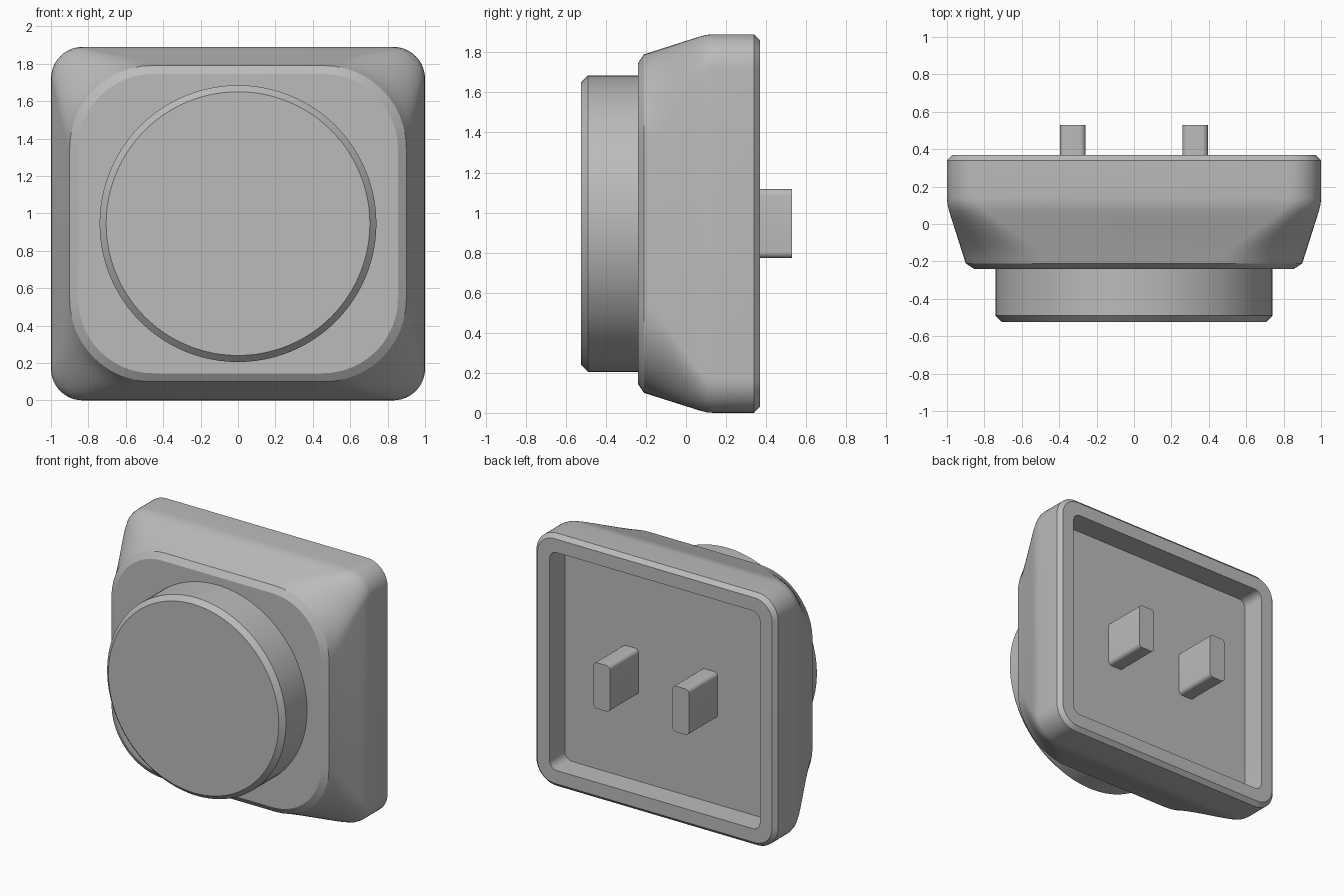
import bpy
import bmesh
import math

cube = bpy.data.objects.get("Cube")
if cube:
    bpy.data.objects.remove(cube, do_unlink=True)

CENTRE_Z = 0.945

grey = bpy.data.materials.new("plain grey")
grey.use_nodes = True
colour = (0.5, 0.5, 0.5, 1)
grey.diffuse_color = colour
grey.node_tree.nodes["Principled BSDF"].inputs["Base Color"].default_value = colour


def rounded_rect(half_w, half_h, radius, steps=12, cx=0):
    """Outline of a rounded rectangle in the x-z plane."""
    points = []
    for quarter, (sx, sz) in enumerate([(1, 1), (-1, 1), (-1, -1), (1, -1)]):
        for i in range(steps + 1):
            a = (quarter + i / steps) * math.pi / 2
            points.append((cx + sx * (half_w - radius) + radius * math.cos(a),
                           CENTRE_Z + sz * (half_h - radius) + radius * math.sin(a)))
    return points


def circle(radius, count=96):
    return [(radius * math.cos(2 * math.pi * i / count),
             CENTRE_Z + radius * math.sin(2 * math.pi * i / count)) for i in range(count)]


def loft(name, sections):
    """Skin a list of (y, outline) sections and cap both ends."""
    bm = bmesh.new()
    rings = [[bm.verts.new((x, y, z)) for x, z in outline] for y, outline in sections]
    for a, b in zip(rings, rings[1:]):
        for i in range(len(a)):
            j = (i + 1) % len(a)
            bm.faces.new((a[i], a[j], b[j], b[i]))
    bm.faces.new(rings[0])
    bm.faces.new(rings[-1])
    bmesh.ops.recalc_face_normals(bm, faces=bm.faces)
    mesh = bpy.data.meshes.new(name)
    bm.to_mesh(mesh)
    bm.free()
    mesh.materials.append(grey)
    obj = bpy.data.objects.new(name, mesh)
    bpy.context.collection.objects.link(obj)
    bpy.ops.object.select_all(action='DESELECT')
    obj.select_set(True)
    bpy.context.view_layer.objects.active = obj
    bpy.ops.object.shade_smooth_by_angle(angle=math.radians(25))
    return obj


def section(y, inset, radius, drop=0.055):
    return y, rounded_rect(1 - inset, 1 - drop - inset, radius)


# Housing: recess floor, recess wall, rim, chamfer and straight side
sections = [section(0.19, 0.13, 0.06), section(0.37, 0.13, 0.06),
            section(0.37, 0.03, 0.14), section(0.34, 0, 0.17), section(0.14, 0, 0.17)]
# Tapering front whose corners grow rounder
STEPS = 10
for i in range(1, STEPS + 1):
    t = i / STEPS
    ease = t * t * (3 - 2 * t)
    inset = 0.1 * (t * t / 0.4 if t < 0.2 else (t - 0.1) / 0.9)
    sections.append(section(0.14 - 0.35 * t, inset, 0.17 + 0.27 * ease))
sections.append(section(-0.24, 0.145, 0.4))
loft("housing", sections)

# Round dial with a chamfered front edge
loft("dial", [(-0.23, circle(0.74)), (-0.49, circle(0.74)), (-0.525, circle(0.705))])

# Two rear prongs
for side, x in (("left", 0.327), ("right", -0.327)):
    outline = rounded_rect(0.068, 0.172, 0.03, 6, x)
    loft(side + "_prong", [(0.18, outline), (0.53, outline)])
